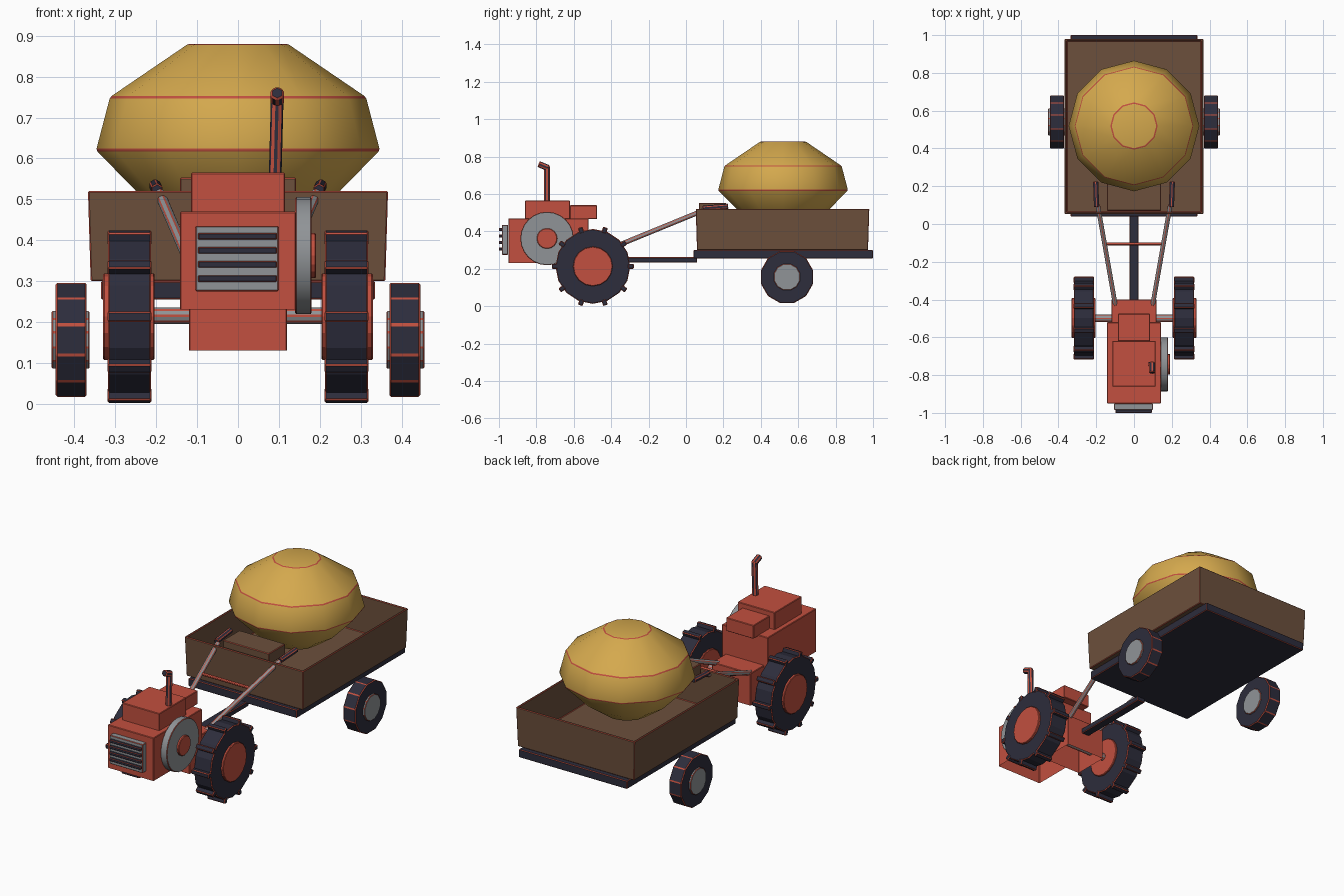
import bpy, bmesh, math
from mathutils import Matrix, Vector

if "Cube" in bpy.data.objects:
    bpy.data.objects.remove(bpy.data.objects["Cube"], do_unlink=True)


def material(name, r, g, b):
    m = bpy.data.materials.new(name)
    m.use_nodes = True
    m.diffuse_color = (r, g, b, 1)
    m.node_tree.nodes["Principled BSDF"].inputs["Base Color"].default_value = (r, g, b, 1)
    return m


RED = material("brick red", .54, .08, .05)
NAVY = material("dark navy", .026, .026, .045)
GREY = material("mid grey", .28, .295, .31)
BROWN = material("wood brown", .15, .08, .045)
GOLD = material("harvest gold", .66, .395, .075)


def finish(name, bm, mat, edge=.003, smooth=0):
    """Turn a bmesh into an object whose sharp edges carry thin red trim."""
    bmesh.ops.recalc_face_normals(bm, faces=bm.faces)
    me = bpy.data.meshes.new(name)
    bm.to_mesh(me)
    bm.free()
    me.materials.append(mat)
    me.materials.append(RED)
    if smooth:
        me.shade_smooth()
        me.set_sharp_from_angle(angle=math.radians(smooth))
    ob = bpy.data.objects.new(name, me)
    bpy.context.collection.objects.link(ob)
    bev = ob.modifiers.new("trim", 'BEVEL')
    bev.width = edge
    bev.segments = 1
    bev.limit_method = 'ANGLE'
    bev.angle_limit = math.radians(29.5)
    bev.material = 1
    return ob


def add_box(bm, x, y, z):
    """Add a box from three (low, high) ranges."""
    verts = bmesh.ops.create_cube(bm, size=1)["verts"]
    for v in verts:
        for i, (lo, hi) in enumerate((x, y, z)):
            v.co[i] = (lo + hi) / 2 + v.co[i] * (hi - lo)
    return verts


def box(name, mat, x, y, z, edge=.003, open_bottom=False):
    bm = bmesh.new()
    add_box(bm, x, y, z)
    if open_bottom:
        bottom = min(bm.faces, key=lambda f: f.calc_center_median().z)
        bmesh.ops.delete(bm, geom=[bottom], context='FACES_ONLY')
    return finish(name, bm, mat, edge)


def rod(name, mat, a, b, radius, sides=8, edge=.003, smooth=0, flat_up=False):
    """Cylinder between two points; flat_up turns it by half a side."""
    a, b = Vector(a), Vector(b)
    bm = bmesh.new()
    spin = Matrix.Rotation(math.pi / sides if flat_up else 0, 4, 'Z')
    bmesh.ops.create_cone(bm, cap_ends=True, segments=sides, radius1=radius,
                          radius2=radius, depth=(b - a).length, matrix=spin)
    ob = finish(name, bm, mat, edge, smooth)
    ob.location = (a + b) / 2
    ob.rotation_euler = (b - a).to_track_quat('Z', 'Y').to_euler()
    return ob


# Engine, gearbox and hood
box("engine_body", RED, (-.142, .142), (-.95, -.52), (.23, .47), open_bottom=True)
box("fuel_tank", RED, (-.115, .115), (-.86, -.62), (.465, .565))
box("rear_cover", RED, (-.085, .085), (-.62, -.475), (.465, .54))
box("gearbox", RED, (-.12, .12), (-.6, -.4), (.13, .31), open_bottom=True)

# Front grille
box("grille_plate", GREY, (-.105, .1), (-.985, -.951), (.275, .435))
for i in range(4):
    z = .306 + i * .0345
    box(f"grille_bar_{i + 1}", NAVY, (-.098, .095), (-1, -.98), (z - .008, z + .008), .002)

# Flywheel on the engine side
rod("flywheel", GREY, (.14, -.743, .362), (.18, -.743, .362), .143, 24, .003, 32)
rod("flywheel_hub", RED, (.17, -.743, .362), (.191, -.743, .362), .055, 16)

# Exhaust with bent tip
rod("exhaust_pipe", NAVY, (.091, -.743, .56), (.096, -.743, .75), .018, 6, .005)
rod("exhaust_tip", NAVY, (.096, -.735, .738), (.096, -.788, .76), .019, 6, .005)

# Axle and wheels
rod("drive_axle", GREY, (-.25, -.5, .215), (.25, -.5, .215), .021)
for side, s in (("left", 1), ("right", -1)):
    yc, zc = -.498, .213
    rod(f"{side}_drive_tyre", NAVY, (s * .213, yc, zc), (s * .318, yc, zc), .2, 16, .004)
    rod(f"{side}_drive_hub", RED, (s * .204, yc, zc), (s * .33, yc, zc), .106, 16)
    # Tread lugs around the tyre
    bm = bmesh.new()
    for i in range(10):
        a = i * math.tau / 10
        verts = add_box(bm, (-.054, .054), (.186, .219), (-.013, .013))
        for v in verts:
            x, y, z = v.co
            v.co = (x, y * math.cos(a) - z * math.sin(a), y * math.sin(a) + z * math.cos(a))
    lugs = finish(f"{side}_drive_lugs", bm, NAVY, .004)
    lugs.location = (s * .2655, yc, zc)
    # Trailer wheels
    yc, zc = .54, .156
    rod(f"{side}_trailer_tyre", NAVY, (s * .37, yc, zc), (s * .446, yc, zc), .144, 12, .004,
        flat_up=True)
    rod(f"{side}_trailer_hub", GREY, (s * .363, yc, zc), (s * .456, yc, zc), .073, 12,
        flat_up=True)
    # Steering handles and grips
    joint = Vector((s * .192, .1, .515))
    rod(f"{side}_handlebar", GREY, (s * .095, -.45, .29), joint, .014, 6, .0025)
    rod(f"{side}_grip", NAVY, (s * .198, .09, .523), (s * .203, .225, .534), .016, 6, .003)
rod("handle_crossbar", RED, (-.155, -.105, .43), (.155, -.105, .43), .009)

# Trailer chassis
box("drawbar", NAVY, (-.024, .024), (-.42, .06), (.233, .262))
box("trailer_bed", NAVY, (-.335, .335), (.04, 1), (.255, .3))

# Open cargo box, flared slightly toward the rim
bm = bmesh.new()
add_box(bm, (-.367, .367), (.052, .98), (.3, .52))
for v in bm.verts:
    if v.co.z < .4:
        v.co.x *= .982
        v.co.y = .516 + (v.co.y - .516) * .985
top = max(bm.faces, key=lambda f: f.calc_center_median().z)
bmesh.ops.inset_region(bm, faces=[top], thickness=.016)
inner = bmesh.ops.extrude_face_region(bm, geom=[top])
for v in inner["geom"]:
    if isinstance(v, bmesh.types.BMVert):
        v.co.z = .315
bmesh.ops.delete(bm, geom=[top], context='FACES')
finish("cargo_box", bm, BROWN)
box("driver_seat", BROWN, (-.142, .142), (.07, .215), (.49, .553))

# Giant round crop: lathe of a short profile
bm = bmesh.new()
profile = [(.12, .42), (.22, .49), (.347, .62), (.313, .75), (.122, .88)]
rings = []
for r, z in profile:
    rings.append([bm.verts.new((r * math.cos(i * math.tau / 12),
                                r * math.sin(i * math.tau / 12) + .519, z)) for i in range(12)])
for low, high in zip(rings, rings[1:]):
    for i in range(12):
        j = (i + 1) % 12
        bm.faces.new((low[i], low[j], high[j], high[i]))
bm.faces.new(rings[0])
bm.faces.new(rings[-1])
finish("giant_crop", bm, GOLD, .004, 85)
